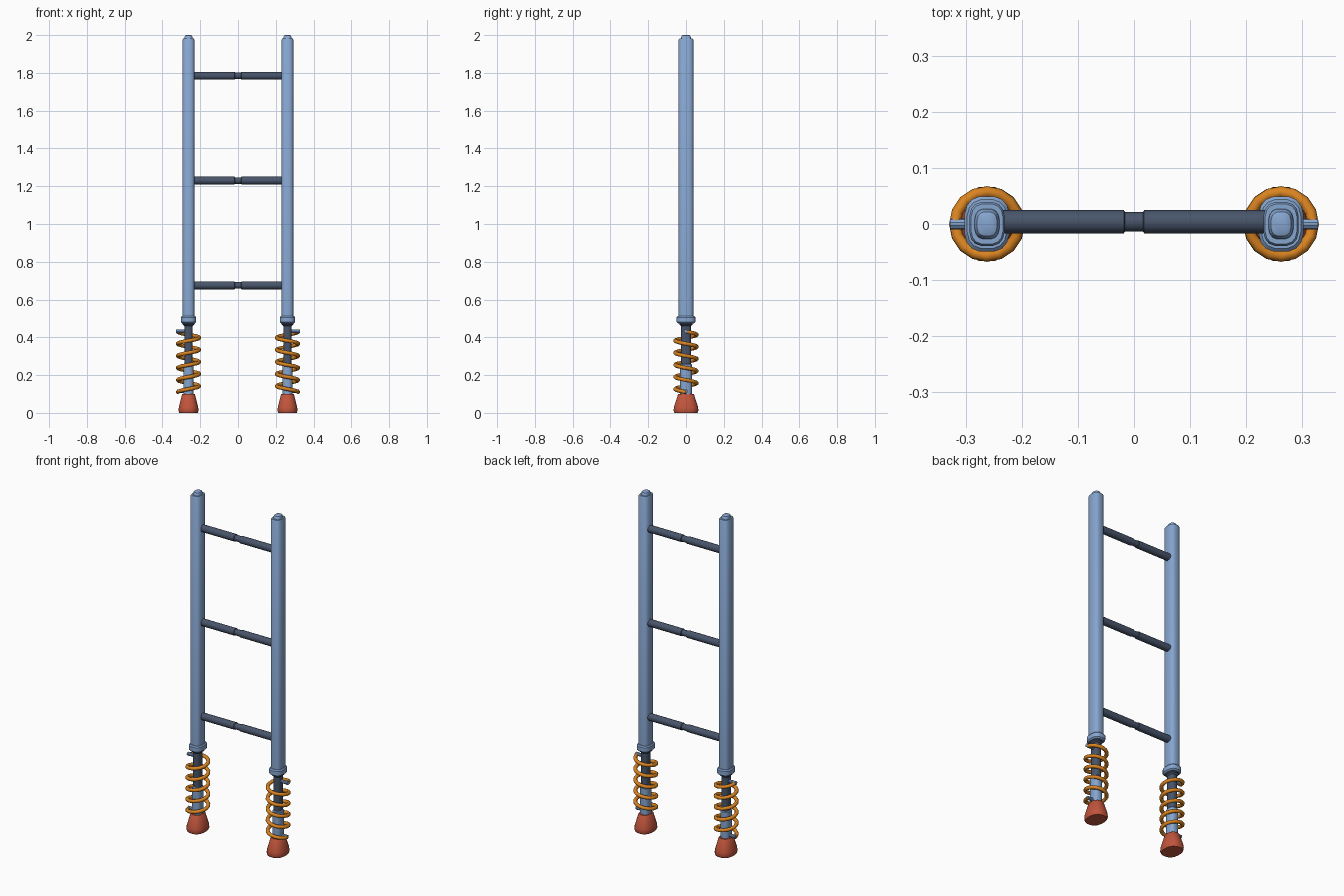
import bpy, bmesh, math
from mathutils import Matrix

if "Cube" in bpy.data.objects:
    bpy.data.objects.remove(bpy.data.objects["Cube"])

def material(name, rgb):
    m = bpy.data.materials.new(name)
    m.diffuse_color = (*rgb, 1)
    m.use_nodes = True
    m.node_tree.nodes["Principled BSDF"].inputs["Base Color"].default_value = m.diffuse_color
    return m

BLUE = material("light blue", (0.24, 0.38, 0.63))
SLATE = material("dark slate", (0.065, 0.09, 0.145))
ORANGE = material("orange", (0.70, 0.23, 0.015))
RED = material("brick red", (0.53, 0.09, 0.045))
LEG_X = 0.262

def loft(name, rings, mat, loc=(0, 0, 0), power=2.0, sides=16, axis='Z'):
    """Stack rounded sections given as (half width, half depth, height)."""
    bm = bmesh.new()
    loops = []
    for a, b, h in rings:
        loop = []
        for i in range(sides):
            t = 2 * math.pi * (i + 0.5) / sides
            c, s = math.cos(t), math.sin(t)
            x = a * math.copysign(abs(c) ** (2 / power), c)
            y = b * math.copysign(abs(s) ** (2 / power), s)
            loop.append(bm.verts.new((x, y, h)))
        loops.append(loop)
    for lo, hi in zip(loops, loops[1:]):
        for i in range(sides):
            j = (i + 1) % sides
            bm.faces.new((lo[i], lo[j], hi[j], hi[i]))
    bm.faces.new(loops[0][::-1])
    bm.faces.new(loops[-1])
    if axis == 'X':
        bm.transform(Matrix.Rotation(math.pi / 2, 4, 'Y'))
    bmesh.ops.recalc_face_normals(bm, faces=bm.faces)
    me = bpy.data.meshes.new(name)
    bm.to_mesh(me)
    bm.free()
    me.materials.append(mat)
    ob = bpy.data.objects.new(name, me)
    ob.location = loc
    bpy.context.collection.objects.link(ob)
    bpy.ops.object.select_all(action='DESELECT')
    ob.select_set(True)
    bpy.context.view_layer.objects.active = ob
    bpy.ops.object.shade_smooth_by_angle(angle=math.radians(35))
    return ob

def spring(name, side, turns=5, steps=16, radius=0.057, z0=0.11, z1=0.43):
    """Coil that starts and ends on the outer side of the leg."""
    cu = bpy.data.curves.new(name, 'CURVE')
    cu.dimensions = '3D'
    cu.bevel_depth = 0.0105
    cu.bevel_resolution = 2
    cu.use_fill_caps = True
    sp = cu.splines.new('POLY')
    n = turns * steps
    sp.points.add(n)
    for i, p in enumerate(sp.points):
        t = -2 * math.pi * i / steps
        p.co = (side * (LEG_X + radius * math.cos(t)), radius * math.sin(t),
                z0 + (z1 - z0) * i / n, 1)
    cu.materials.append(ORANGE)
    ob = bpy.data.objects.new(name, cu)
    bpy.context.collection.objects.link(ob)

for side, label in ((-1, "left"), (1, "right")):
    at = (side * LEG_X, 0, 0)
    # Rubber foot, flared towards the ground
    loft(label + "_foot", [(0.050, 0.062, 0), (0.054, 0.067, 0.012),
                           (0.052, 0.065, 0.03), (0.035, 0.043, 0.098),
                           (0.032, 0.040, 0.101)], RED, at, 2.4)
    # Lower tube and the dark sliding rod above it
    loft(label + "_lower_tube", [(0.027, 0.031, 0.09), (0.027, 0.031, 0.255),
                                 (0.023, 0.027, 0.26)], BLUE, at, 2.6)
    loft(label + "_rod", [(0.022, 0.026, 0.25), (0.022, 0.026, 0.46),
                          (0.031, 0.036, 0.468), (0.031, 0.036, 0.485)],
         SLATE, at, 2.6)
    # Collar, long post and stepped cap
    loft(label + "_collar", [(0.034, 0.042, 0.474), (0.041, 0.050, 0.481),
                             (0.041, 0.050, 0.506), (0.036, 0.044, 0.512)],
         BLUE, at, 2.8)
    loft(label + "_post", [(0.032, 0.0395, 0.49), (0.032, 0.0395, 1.975),
                           (0.029, 0.036, 1.981)], BLUE, at, 3.0)
    loft(label + "_cap", [(0.023, 0.028, 1.975), (0.022, 0.027, 1.987),
                          (0.018, 0.022, 1.997), (0.012, 0.016, 2.0)],
         BLUE, at, 2.8)
    # Spring and the two pegs that hold its ends
    spring(label + "_spring", side)
    for place, z in (("upper", 0.432), ("lower", 0.114)):
        tip = 0.066 if place == "upper" else 0.062
        loft(f"{label}_{place}_peg", [(0.010, 0.010, -tip / 2), (0.010, 0.010, tip / 2)],
             BLUE, (side * (LEG_X + tip / 2), 0, z), 2, 10, 'X')

# Rungs with a narrow waist in the middle
for i, z in enumerate((0.675, 1.23, 1.785)):
    profile = [(0.24, 0.021), (0.018, 0.021), (0.016, 0.0175)]
    rings = [(r, r, -x) for x, r in profile] + [(r, r, x) for x, r in reversed(profile)]
    loft(f"rung_{i + 1}", rings, SLATE, (0, 0.004, z), 2, 16, 'X')
